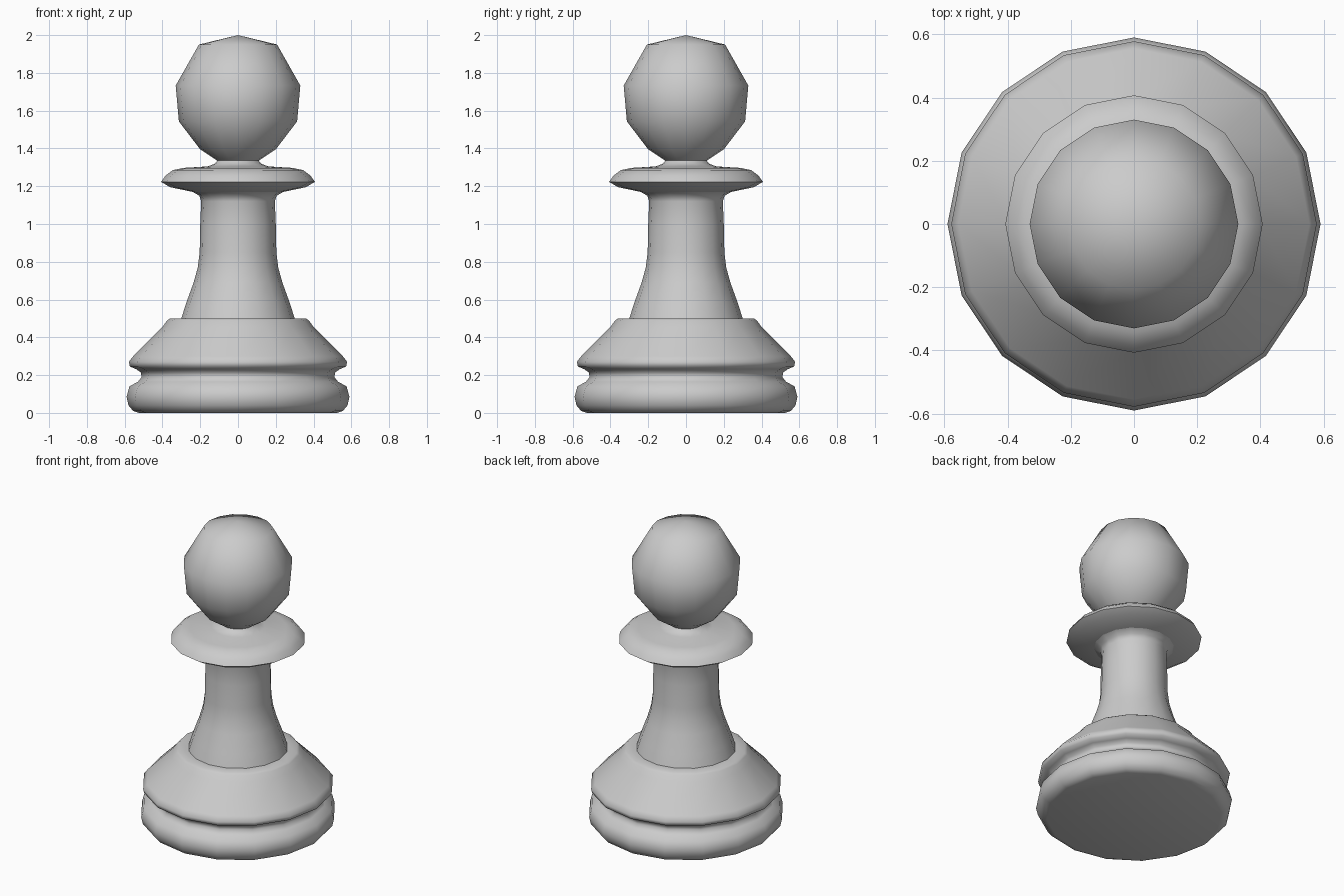
import bpy, bmesh, math

if "Cube" in bpy.data.objects:
    bpy.data.objects.remove(bpy.data.objects["Cube"])

SIDES = 16


def lathe(name, profile, smooth_angle):
    """Revolve (radius, height) points about z; zero radius makes a pole."""
    bm = bmesh.new()
    rings = []
    for r, z in profile:
        if r == 0:
            rings.append([bm.verts.new((0, 0, z))] * SIDES)
        else:
            rings.append([bm.verts.new((r * math.cos(2 * math.pi * i / SIDES),
                                        r * math.sin(2 * math.pi * i / SIDES), z))
                          for i in range(SIDES)])
    for low, high in zip(rings, rings[1:]):
        for i in range(SIDES):
            j = (i + 1) % SIDES
            quad = [low[i], low[j], high[j], high[i]]
            bm.faces.new(list(dict.fromkeys(quad)))
    bm.normal_update()
    mesh = bpy.data.meshes.new(name)
    bm.to_mesh(mesh)
    bm.free()
    obj = bpy.data.objects.new(name, mesh)
    bpy.context.collection.objects.link(obj)
    bpy.ops.object.select_all(action='DESELECT')
    obj.select_set(True)
    bpy.context.view_layer.objects.active = obj
    bpy.ops.object.shade_smooth_by_angle(angle=math.radians(smooth_angle))
    return obj


# Foot ring, groove and sloping upper base
lathe("base", [(0, 0), (0.525, 0), (0.555, 0.01), (0.58, 0.04), (0.59, 0.085),
               (0.575, 0.14), (0.53, 0.165), (0.51, 0.19), (0.515, 0.215),
               (0.54, 0.232), (0.572, 0.245), (0.578, 0.27), (0.555, 0.30),
               (0.40, 0.455), (0.375, 0.49), (0.36, 0.50), (0.30, 0.50)], 60)

# Flared stem
lathe("stem", [(0.30, 0.50), (0.275, 0.58), (0.235, 0.69), (0.213, 0.77),
               (0.203, 0.85), (0.20, 1.0), (0.195, 1.12), (0.205, 1.15),
               (0.24, 1.17)], 60)

# Thin collar with a short neck
lathe("collar", [(0.24, 1.17), (0.36, 1.195), (0.407, 1.223), (0.385, 1.255),
                 (0.345, 1.285), (0.29, 1.297), (0.16, 1.305), (0.125, 1.318),
                 (0.11, 1.335)], 60)

# Faceted ball
lathe("head", [(0.11, 1.335), (0.20, 1.395), (0.313, 1.543), (0.33, 1.733),
               (0.207, 1.95), (0, 2.0)], 60)
